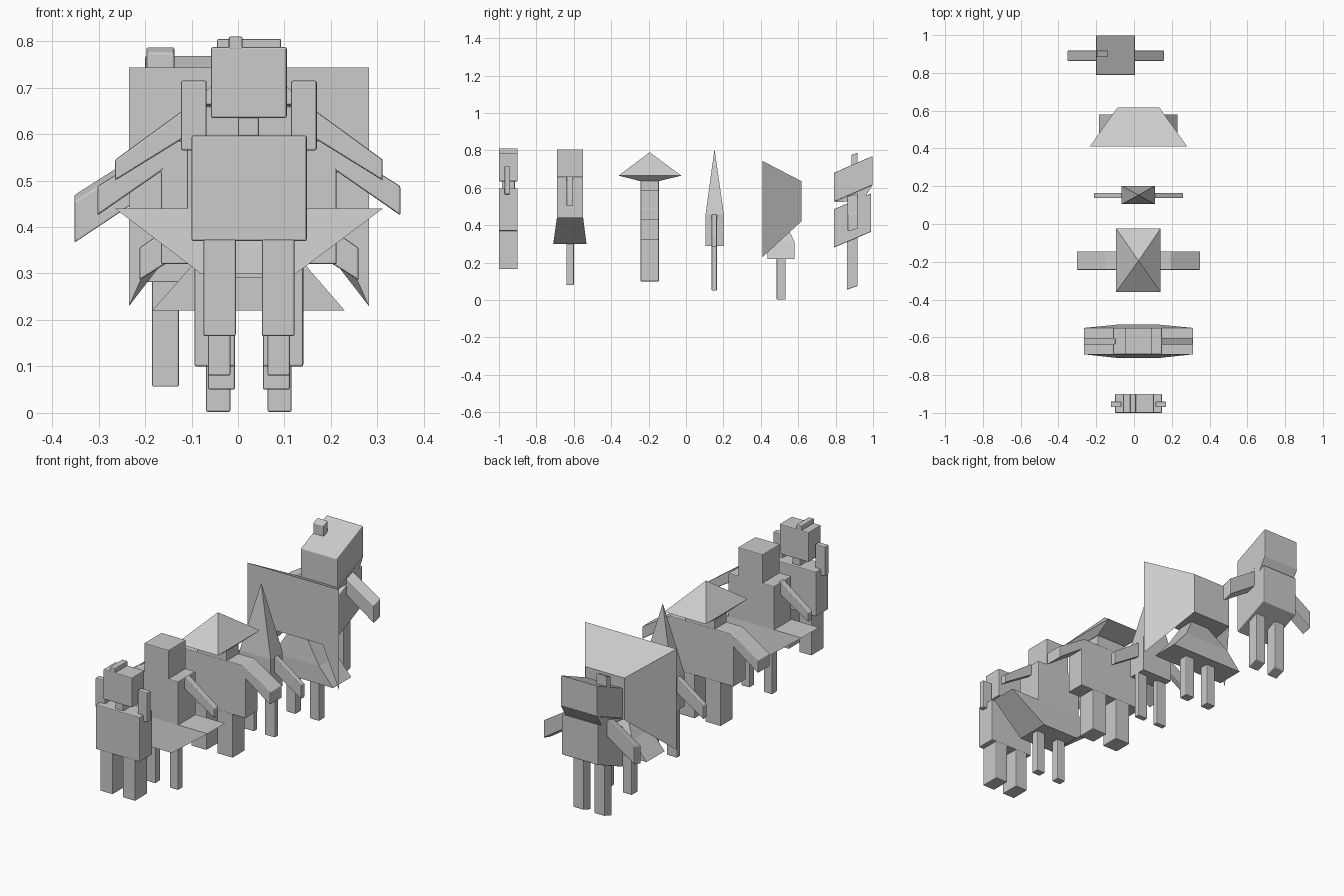
import bpy, bmesh

CX = 0.0235      # shared centre line of the first five figures
CX6 = -0.097     # centre line of the last, leaning figure


def mesh(name, verts, faces, bevel=0.0):
    bm = bmesh.new()
    vs = [bm.verts.new(v) for v in verts]
    for f in faces:
        bm.faces.new([vs[i] for i in f])
    bmesh.ops.recalc_face_normals(bm, faces=bm.faces)
    me = bpy.data.meshes.new(name)
    bm.to_mesh(me)
    bm.free()
    ob = bpy.data.objects.new(name, me)
    bpy.context.collection.objects.link(ob)
    if bevel:
        m = ob.modifiers.new("soft_edges", 'BEVEL')
        m.width = bevel
        m.segments = 2
    return ob


def loft(name, rings, bevel=0.0):
    """Stack of rectangles (x0, x1, y0, y1, z), capped at both ends."""
    verts = []
    for x0, x1, y0, y1, z in rings:
        verts += [(x0, y0, z), (x1, y0, z), (x1, y1, z), (x0, y1, z)]
    n = len(rings)
    faces = [(0, 1, 2, 3), tuple(range(4 * n - 4, 4 * n))]
    for k in range(0, 4 * (n - 1), 4):
        for i in range(4):
            j = (i + 1) % 4
            faces.append((k + i, k + j, k + j + 4, k + i + 4))
    return mesh(name, verts, faces, bevel)


def box(name, x0, x1, y0, y1, z0, z1, bevel=0.004):
    return loft(name, [(x0, x1, y0, y1, z0), (x0, x1, y0, y1, z1)], bevel)


def extrude(name, pts, y0, y1, shear=0.0, bevel=0.004):
    """Front (x, z) outline pulled along y; shear lifts the far end."""
    n = len(pts)
    verts = [(x, y0, z) for x, z in pts] + [(x, y1, z + shear) for x, z in pts]
    faces = [tuple(range(n)), tuple(range(n, 2 * n))]
    faces += [(i, (i + 1) % n, (i + 1) % n + n, i + n) for i in range(n)]
    return mesh(name, verts, faces, bevel)


def pair(name, pts, cx, y0, y1, shear=0.0):
    """Left and right copies of an outline measured from the centre line."""
    for side, s in (("left", -1), ("right", 1)):
        extrude(f"{name}_{side}", [(cx + s * x, z) for x, z in pts], y0, y1, shear)


def rect(x0, x1, z0, z1):
    return [(x0, z0), (x1, z0), (x1, z1), (x0, z1)]


def pyramid(name, rings, apex):
    """Lofted rectangles closed by a point."""
    loft(name, rings + [(apex[0], apex[0] + 0.001, apex[1], apex[1] + 0.001, apex[2])])


# Figure 1: blocky, arms raised, ridge on the head
box("figure1_head", -0.058, 0.105, -1.0, -0.9, 0.635, 0.787)
box("figure1_crest", -0.02, 0.01, -1.0, -0.9, 0.78, 0.81)
box("figure1_neck", 0.0, 0.045, -0.985, -0.915, 0.59, 0.64)
box("figure1_torso", -0.10, 0.148, -1.0, -0.9, 0.37, 0.597)
pair("figure1_arm", rect(0.091, 0.146, 0.565, 0.715), CX, -0.97, -0.94)
pair("figure1_leg", rect(0.028, 0.098, 0.165, 0.375), CX, -1.0, -0.9)

# Figure 2: flared flat-topped skirt
box("figure2_head", -0.045, 0.093, -0.69, -0.55, 0.65, 0.805)
box("figure2_torso", -0.11, 0.147, -0.69, -0.55, 0.43, 0.66)
loft("figure2_skirt", [(-0.08, 0.125, -0.71, -0.532, 0.30),
                       (-0.265, 0.312, -0.69, -0.55, 0.44)])
pair("figure2_arm", [(0.11, 0.61), (0.288, 0.50), (0.288, 0.545), (0.123, 0.665)],
     CX, -0.638, -0.603)
pair("figure2_leg", rect(0.04, 0.088, 0.08, 0.31), CX, -0.64, -0.60)

# Figure 3: wide robe and a pointed hat
extrude("figure3_robe", [(CX + s * x, z) for s, x, z in (
    (-1, 0.189, 0.32), (1, 0.189, 0.32), (1, 0.189, 0.52), (1, 0.326, 0.425),
    (1, 0.326, 0.488), (1, 0.17, 0.585), (-1, 0.17, 0.585),
    (-1, 0.326, 0.488), (-1, 0.326, 0.425), (-1, 0.189, 0.52))], -0.243, -0.145)
box("figure3_neck", -0.06, 0.107, -0.243, -0.145, 0.58, 0.645)
pyramid("figure3_hat", [(-0.065, 0.11, -0.25, -0.14, 0.637),
                        (-0.094, 0.14, -0.36, -0.025, 0.665)], (CX, -0.195, 0.79))
pair("figure3_leg", rect(0.03, 0.117, 0.10, 0.325), CX, -0.243, -0.145)

# Figure 4: slim body with a tall spire
pyramid("figure4_body", [(-0.065, 0.11, 0.105, 0.202, 0.29),
                         (-0.065, 0.11, 0.105, 0.202, 0.46)], (CX, 0.152, 0.805))
pair("figure4_arm", [(0.07, 0.39), (0.236, 0.285), (0.236, 0.355), (0.085, 0.46)],
     CX, 0.137, 0.165)
pair("figure4_leg", rect(0.03, 0.088, 0.05, 0.30), CX, 0.137, 0.165)

# Figure 5: big tapering hood with an arched underside
front = [(-0.258, 0.743), (0.258, 0.743), (0.258, 0.23),
         (0.165, 0.44), (-0.165, 0.44), (-0.258, 0.23)]
back = [(-0.11, 0.635), (0.11, 0.635), (0.11, 0.422), (-0.11, 0.422)]
mesh("figure5_hood",
     [(CX + x, 0.41, z) for x, z in front] + [(CX + x, 0.618, z) for x, z in back],
     [(0, 1, 2, 3, 4, 5), (6, 7, 8, 9), (0, 1, 7, 6), (1, 2, 8, 7),
      (5, 0, 6, 9), (2, 3, 8), (4, 5, 9), (3, 4, 9, 8)])
loft("figure5_dress", [(-0.185, 0.23, 0.435, 0.58, 0.22),
                       (-0.105, 0.152, 0.435, 0.58, 0.31),
                       (-0.03, 0.075, 0.445, 0.525, 0.43)])
pair("figure5_leg", rect(0.04, 0.092, 0.002, 0.23), CX, 0.485, 0.533)

# Figure 6: whole body slanted upward to the rear
extrude("figure6_head", rect(-0.2, 0.005, 0.525, 0.68), 0.79, 0.998, 0.09)
mesh("figure6_jaw", [(x, y, z) for x in (-0.2, 0.005)
                     for y, z in ((0.79, 0.523), (0.945, 0.53), (0.998, 0.615))],
     [(0, 1, 2), (3, 4, 5), (0, 1, 4, 3), (1, 2, 5, 4), (2, 0, 3, 5)])
extrude("figure6_antenna", rect(-0.197, -0.137, 0.70, 0.775), 0.884, 0.918, 0.013)
extrude("figure6_torso", rect(-0.2, 0.005, 0.28, 0.485), 0.79, 0.99, 0.085)
pair("figure6_arm", [(0.09, 0.475), (0.255, 0.365), (0.255, 0.455), (0.09, 0.56)],
     CX6, 0.864, 0.918, 0.015)
pair("figure6_leg", rect(0.03, 0.088, 0.055, 0.33), CX6, 0.86, 0.918, 0.02)
